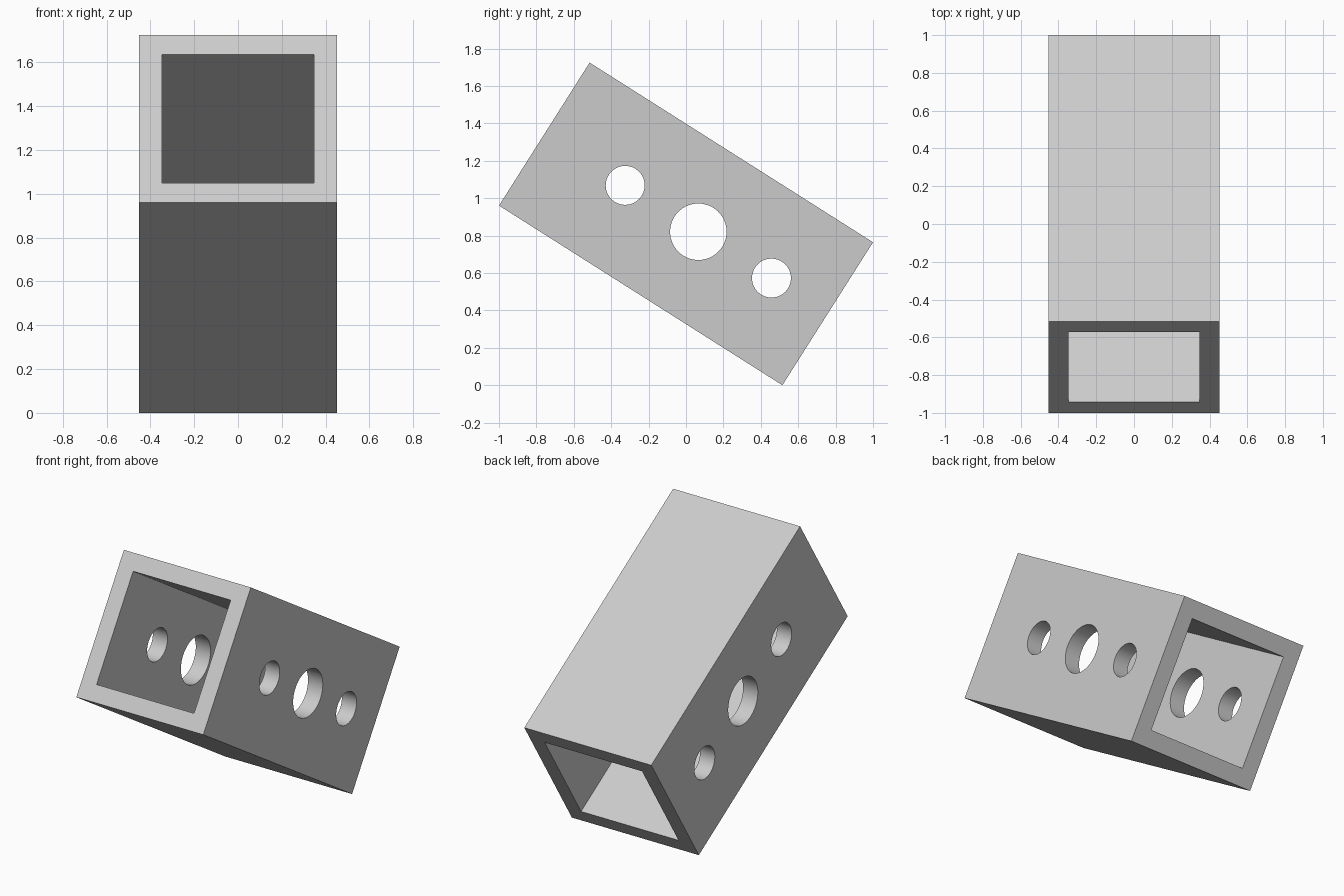
import bpy
import math

default = bpy.data.objects.get("Cube")
if default:
    bpy.data.objects.remove(default, do_unlink=True)

LENGTH, WIDTH, WALL = 1.794, 0.905, 0.105
TILT = math.radians(-32.37)
MID, SPACING = 0.078, 0.463

grey = bpy.data.materials.new("light_grey")
grey.use_nodes = True
colour = (0.6, 0.6, 0.6, 1)
grey.diffuse_color = colour
grey.node_tree.nodes["Principled BSDF"].inputs["Base Color"].default_value = colour


def box(name, size):
    bpy.ops.mesh.primitive_cube_add(size=1)
    ob = bpy.context.object
    ob.name = name
    ob.scale = size
    bpy.ops.object.transform_apply(location=False, rotation=False, scale=True)
    ob.data.materials.append(grey)
    return ob


def hole(name, y, radius):
    bpy.ops.mesh.primitive_cylinder_add(vertices=64, radius=radius, depth=2,
                                        location=(0, y, 0),
                                        rotation=(0, math.pi / 2, 0))
    ob = bpy.context.object
    ob.name = name
    ob.data.materials.append(grey)
    return ob


# Square tube: solid block, long bore and three cross holes
tube = box("square_tube", (WIDTH, LENGTH, WIDTH))
inner = WIDTH - 2 * WALL
cutters = [
    box("bore_cutter", (inner, LENGTH + 1, inner)),
    hole("upper_hole_cutter", MID - SPACING, 0.104),
    hole("middle_hole_cutter", MID, 0.151),
    hole("lower_hole_cutter", MID + SPACING, 0.104),
]

bpy.ops.object.select_all(action="DESELECT")
tube.select_set(True)
bpy.context.view_layer.objects.active = tube
for cutter in cutters:
    cutter.hide_render = True
    mod = tube.modifiers.new(cutter.name, "BOOLEAN")
    mod.operation = "DIFFERENCE"
    mod.solver = "EXACT"
    mod.object = cutter
    bpy.ops.object.modifier_apply(modifier=mod.name)
for cutter in cutters:
    bpy.data.objects.remove(cutter, do_unlink=True)

# Round hole walls, crisp tube edges
bpy.ops.object.shade_smooth_by_angle(angle=math.radians(30))

# Tilt the tube so it stands on its lower back edge
tube.rotation_euler = (TILT, 0, 0)
tube.location.z = (LENGTH * math.sin(-TILT) + WIDTH * math.cos(TILT)) / 2
